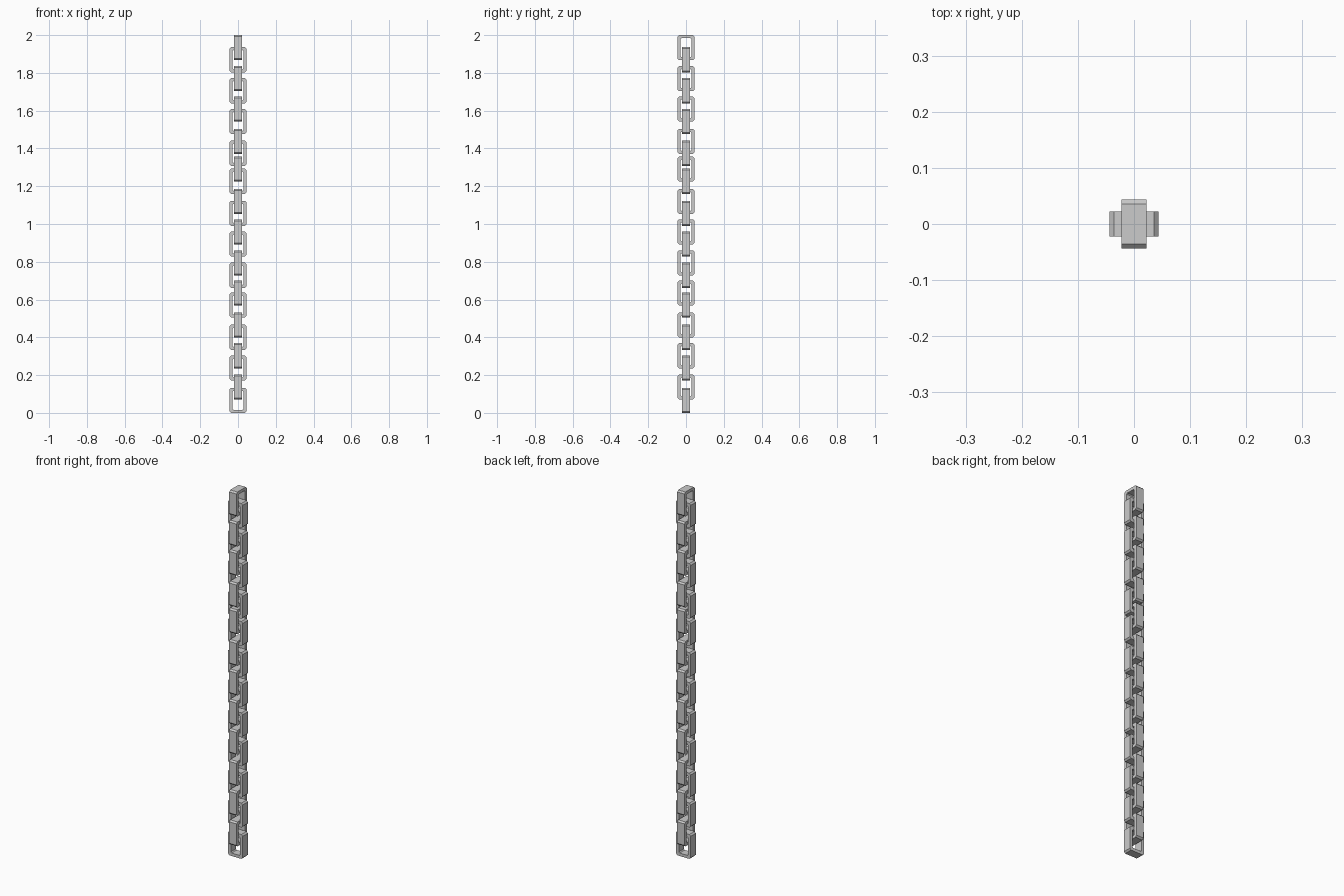
import bpy, bmesh

if "Cube" in bpy.data.objects:
    bpy.data.objects.remove(bpy.data.objects["Cube"])

LENGTH, WIDTH, DEPTH, BAND = 0.133, 0.088, 0.044, 0.016


def outline(w, h, c):
    # rectangle with cut corners
    return [(w, -h + c), (w, h - c), (w - c, h), (-w + c, h),
            (-w, h - c), (-w, -h + c), (-w + c, -h), (w - c, -h)]


# One flat-sided link, shared by the whole chain
def link_mesh():
    bm = bmesh.new()
    outer = outline(WIDTH / 2, LENGTH / 2, 0.008)
    inner = outline(WIDTH / 2 - BAND, LENGTH / 2 - BAND, 0.005)
    rings = []
    for pts, y in ((outer, -DEPTH / 2), (outer, DEPTH / 2),
                   (inner, DEPTH / 2), (inner, -DEPTH / 2)):
        rings.append([bm.verts.new((x, y, z)) for x, z in pts])
    for r in range(4):
        a, b = rings[r], rings[(r + 1) % 4]
        for i in range(8):
            j = (i + 1) % 8
            bm.faces.new((a[i], a[j], b[j], b[i]))
    bmesh.ops.recalc_face_normals(bm, faces=bm.faces)
    mesh = bpy.data.meshes.new("chain_link")
    bm.to_mesh(mesh)
    bm.free()
    return mesh


mesh = link_mesh()


def add_link(name, top, angle):
    ob = bpy.data.objects.new(name, mesh)
    ob.location.z = top - LENGTH / 2
    ob.rotation_euler.z = angle
    bpy.context.collection.objects.link(ob)


# Interlocking pairs: one link facing sideways, the next facing front
tops_side = [2.0, 1.836, 1.676, 1.504, 1.358, 1.186,
             1.025, 0.861, 0.701, 0.532, 0.369, 0.203]
tops_front = [1.936, 1.772, 1.609, 1.441, 1.293, 1.123,
              0.96, 0.795, 0.637, 0.467, 0.304, 0.133]
for i, (side, front) in enumerate(zip(tops_side, tops_front)):
    add_link(f"side_link_{i + 1}", side, 1.5707963)
    add_link(f"front_link_{i + 1}", front, 0)
